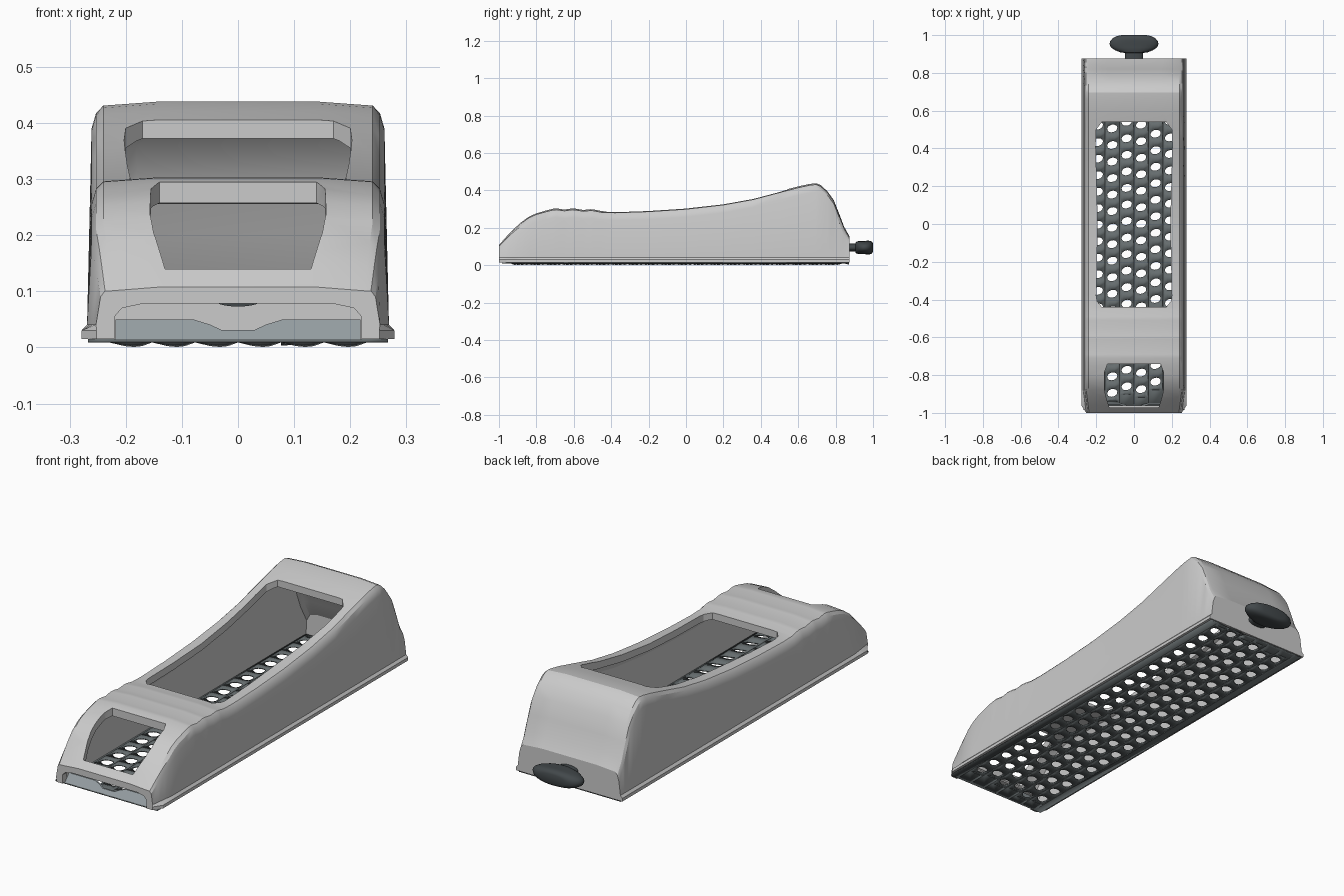
import bpy, bmesh
from math import sin, cos, pi, copysign

if "Cube" in bpy.data.objects:
    bpy.data.objects.remove(bpy.data.objects["Cube"])


def finish(name, bm, color=None, recalc=True):
    if recalc:
        bmesh.ops.recalc_face_normals(bm, faces=bm.faces)
    me = bpy.data.meshes.new(name)
    bm.to_mesh(me)
    bm.free()
    ob = bpy.data.objects.new(name, me)
    bpy.context.collection.objects.link(ob)
    if color:
        mat = bpy.data.materials.new(name + "_paint")
        mat.diffuse_color = (*color, 1)
        mat.use_nodes = True
        mat.node_tree.nodes["Principled BSDF"].inputs["Base Color"].default_value = mat.diffuse_color
        me.materials.append(mat)
    return ob


def loft(name, rings, color=None):
    """Skin closed rings of equal length and cap both ends."""
    bm = bmesh.new()
    vs = [[bm.verts.new(p) for p in r] for r in rings]
    n = len(vs[0])
    for a, b in zip(vs, vs[1:]):
        for i in range(n):
            bm.faces.new((a[i], a[(i + 1) % n], b[(i + 1) % n], b[i]))
    bm.faces.new(vs[0])
    bm.faces.new(vs[-1])
    return finish(name, bm, color)


def mirrored(half, y):
    """Half section (x, z) to a full ring at y."""
    return [(x, y, z) for x, z in half] + [(-x, y, z) for x, z in reversed(half)]


def activate(ob):
    bpy.ops.object.select_all(action='DESELECT')
    ob.select_set(True)
    bpy.context.view_layer.objects.active = ob


def smooth(ob, angle=30):
    activate(ob)
    bpy.ops.object.shade_smooth_by_angle(angle=angle * pi / 180)


def cut(ob, cutter):
    activate(ob)
    m = ob.modifiers.new("cut", 'BOOLEAN')
    m.operation, m.solver, m.object = 'DIFFERENCE', 'EXACT', cutter
    bpy.ops.object.modifier_apply(modifier=m.name)
    bpy.data.objects.remove(cutter)


# Body outer skin: side profile (y, top height)
outer = [(-1, .11), (-.96, .155), (-.92, .197), (-.88, .233), (-.84, .262), (-.8, .28),
         (-.75, .294), (-.71, .304), (-.69, .305), (-.65, .299), (-.61, .305), (-.59, .304),
         (-.55, .297), (-.51, .301), (-.49, .299), (-.45, .291), (-.38, .289), (-.2, .295),
         (0, .308), (.2, .331), (.36, .36), (.5, .397), (.6, .423), (.66, .436), (.695, .44),
         (.72, .43), (.755, .398), (.79, .35), (.82, .275), (.845, .208), (.875, .155)]


def outer_ring(y, h):
    k = min(1, (y + 1) / .12)              # front corners pull inwards
    w = .25 + .016 * k
    f = .252 + .027 * min(1, (y + 1) / .04)
    t = .225 + .015 * k
    d = .02 + .03 * k
    return mirrored([(f, .015), (f, .03), (w + .003, .041), (w - .005, h - d),
                     (w - .013, h - d * .45), (t, h - .009), (t * .6, h - .002)], y)


body = loft("body", [outer_ring(y, h) for y, h in outer])

# Hollow interior
inner = [(-.965, .085), (-.9, .165), (-.84, .222), (-.77, .252), (-.7, .264), (-.4, .254),
         (-.2, .26), (0, .273), (.2, .296), (.4, .334), (.54, .372), (.64, .395), (.68, .392),
         (.72, .36), (.76, .3), (.8, .2), (.845, .12)]
cut(body, loft("hollow", [mirrored([(.238, -.05), (.232, h - .04), (.215, h - .01),
                                    (.18, h)], y) for y, h in inner]))

# Large top opening, front opening, and blade slot in the nose
top = [(.17, .54), (.2, .5), (.203, .42), (.192, 0), (.2, -.38), (.195, -.41), (.17, -.44)]
nose = [(.14, -.74), (.155, -.78), (.157, -.87), (.15, -.91), (.13, -.972)]
for half in (top, nose):
    ring = [p for p in half] + [(-x, y) for x, y in reversed(half)]
    cut(body, loft("opening", [[(x, y, z) for x, y in ring] for z in (.09, .6)]))
slot = [(.22, -.02), (.22, .055), (.207, .07), (.17, .078)]
cut(body, loft("slot", [mirrored(slot, -1.1), mirrored(slot, -.95)]))
smooth(body, 28)

# Perforated blade: one cell per hole, tooth edge dipping to z = 0
bm = bmesh.new()
CW, CH, ROWS, Z, N = .0765, .0875, 20, .009, 16
Y0, Y1 = -.985, .87
offsets = [-.88, -.895, -.86, -.875, -.835, -.855]


def quad(x0, y0, x1, y1):
    bm.faces.new([bm.verts.new(p) for p in
                  ((x0, y0, Z), (x1, y0, Z), (x1, y1, Z), (x0, y1, Z))])


for c, start in enumerate(offsets):
    cx = (c - 2.5) * CW
    for r in range(ROWS):
        cy = start + r * CH
        rect, hole = [], []
        for i in range(N):
            ca, sa = cos(2 * pi * i / N), sin(2 * pi * i / N)
            m = max(abs(ca), abs(sa))
            rect.append(bm.verts.new((cx + ca / m * CW / 2, cy + sa / m * CH / 2, Z)))
            ex, ey = .028 * ca, .021 * sa
            hole.append(bm.verts.new((cx + ex * .96 - ey * .27, cy + ex * .27 + ey * .96,
                                      Z - .008 * max(0, -sa))))
        for i in range(N):
            j = (i + 1) % N
            bm.faces.new((rect[i], rect[j], hole[j], hole[i]))
    quad(cx - CW / 2, Y0, cx + CW / 2, start - CH / 2)
    quad(cx - CW / 2, start + (ROWS - .5) * CH, cx + CW / 2, Y1)
quad(-.267, Y0, -3 * CW, Y1)
quad(3 * CW, Y0, .267, Y1)
bmesh.ops.remove_doubles(bm, verts=bm.verts, dist=.0004)
blade = finish("blade", bm, (.13, .15, .155), recalc=False)
sol = blade.modifiers.new("thickness", 'SOLIDIFY')
sol.thickness, sol.offset = .006, 1
smooth(blade)

# Blade tab turned up inside the nose slot, notched in the middle
tab = [(.218, 0), (.218, 1), (.08, 1), (.05, .75), (.03, .5)]
loft("blade_tab", [[(x, -.985 + .03 * t + dy, .013 + .037 * t)
                    for x, t in tab + [(-x, t) for x, t in reversed(tab)]]
                   for dy in (0, .008)], (.3, .34, .36))

# Flattened tension knob on the back: (y, half width, half height)
knob_profile = [(.84, .048, .021), (.906, .048, .021), (.908, .07, .03), (.92, .1, .034),
                (.935, .122, .035), (.953, .13, .035), (.97, .125, .037), (.984, .112, .036),
                (.995, .092, .031), (1.0, .065, .022)]


def knob_ring(y, a, b, n=28):
    pts = []
    for i in range(n):
        c, s = cos(2 * pi * i / n), sin(2 * pi * i / n)
        pts.append((a * copysign(abs(c) ** .85, c), y, .094 + b * copysign(abs(s) ** .85, s)))
    return pts


knob = loft("knob", [knob_ring(*p) for p in knob_profile], (.055, .065, .07))
smooth(knob, 40)
